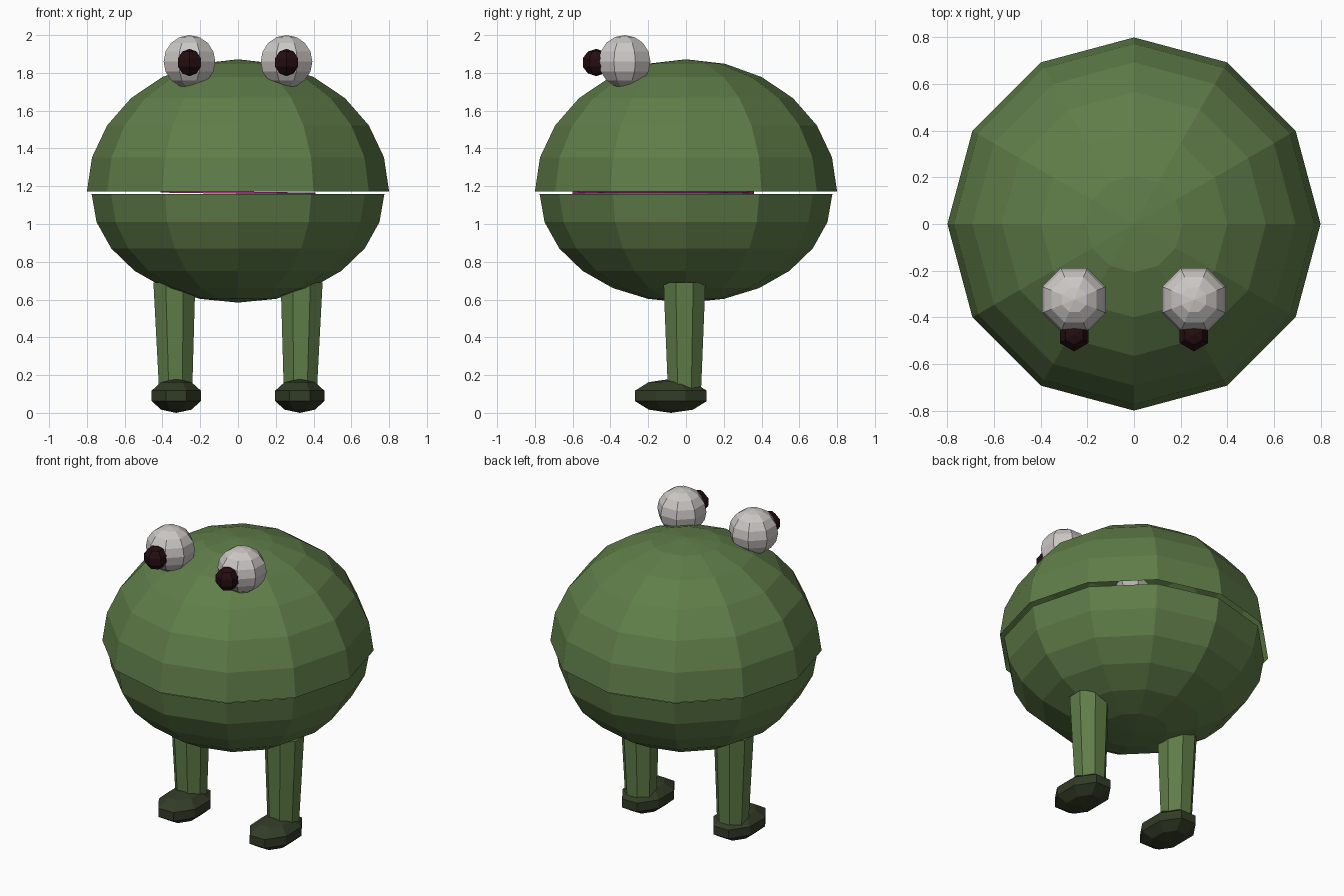
import bpy
import bmesh
from math import pi, sin, cos
from mathutils import Matrix, Vector

cube = bpy.data.objects.get("Cube")
if cube:
    bpy.data.objects.remove(cube)


def material(name, rgb):
    mat = bpy.data.materials.new(name)
    mat.use_nodes = True
    colour = (*rgb, 1.0)
    mat.diffuse_color = colour
    mat.node_tree.nodes["Principled BSDF"].inputs["Base Color"].default_value = colour
    return mat


green = material("leaf green", (0.115, 0.205, 0.066))
dark_green = material("dark moss green", (0.032, 0.045, 0.020))
white = material("eye white", (0.60, 0.57, 0.55))
black = material("dark maroon", (0.018, 0.004, 0.005))
pink = material("tongue pink", (0.45, 0.03, 0.20))


def add_object(name, bm, mat):
    mesh = bpy.data.meshes.new(name)
    bm.to_mesh(mesh)
    bm.free()
    mesh.materials.append(mat)
    obj = bpy.data.objects.new(name, mesh)
    bpy.context.collection.objects.link(obj)
    return obj


def ball(name, centre, radii, segments, rings, mat):
    """Faceted ellipsoid whose sides face the axes squarely."""
    bm = bmesh.new()
    bmesh.ops.create_uvsphere(bm, u_segments=segments, v_segments=rings, radius=1)
    turn = Matrix.Rotation(pi / segments, 4, "Z") if segments == 8 else Matrix()
    place = Matrix.Translation(centre) @ Matrix.Diagonal((*radii, 1))
    bmesh.ops.transform(bm, matrix=place @ turn, verts=bm.verts)
    return add_object(name, bm, mat)


def dome(name, z, radius, height, mat, segments=12, steps=6):
    """Open half ellipsoid; a negative height hangs downwards."""
    bm = bmesh.new()
    rings = []
    for i in range(steps):
        a = i * pi / 2 / steps
        rings.append([bm.verts.new((radius * cos(a) * cos(2 * pi * k / segments),
                                    radius * cos(a) * sin(2 * pi * k / segments),
                                    z + height * sin(a))) for k in range(segments)])
    pole = bm.verts.new((0, 0, z + height))
    for k in range(segments):
        n = (k + 1) % segments
        for low, high in zip(rings, rings[1:]):
            bm.faces.new((low[k], low[n], high[n], high[k]))
        bm.faces.new((rings[-1][k], rings[-1][n], pole))
    if height < 0:
        bmesh.ops.reverse_faces(bm, faces=bm.faces)
    return add_object(name, bm, mat)


# Body: two open shells that meet at the mouth
dome("upper_body", 1.172, 0.80, 0.70, green)
dome("lower_body", 1.158, 0.775, -0.574, green)

# Tongue lying in the mouth gap
bm = bmesh.new()
bmesh.ops.create_cone(bm, cap_ends=True, segments=12, radius1=1, radius2=1, depth=1)
bmesh.ops.transform(bm, verts=bm.verts,
                    matrix=Matrix.Translation((0, -0.12, 1.166))
                    @ Matrix.Rotation(0.015, 4, "Y")
                    @ Matrix.Diagonal((0.41, 0.48, 0.012, 1)))
add_object("tongue", bm, pink)

for label, side in (("left", 1), ("right", -1)):
    # Tapered leg, octagonal in section
    bm = bmesh.new()
    bmesh.ops.create_cone(bm, cap_ends=True, segments=8,
                          radius1=0.095, radius2=0.12, depth=0.57)
    bmesh.ops.rotate(bm, verts=bm.verts, matrix=Matrix.Rotation(pi / 8, 3, "Z"))
    for v in bm.verts:
        v.co += Vector((side * (0.337 if v.co.z > 0 else 0.33), -0.008, 0.405))
    add_object(label + "_leg", bm, green)

    # Foot, longer towards the toes
    ball(label + "_foot", (side * 0.327, -0.08, 0.09), (0.148, 0.216, 0.09),
         8, 5, dark_green)

    # Eye with a pupil sticking out of its front
    ball(label + "_eye", (side * 0.257, -0.325, 1.86), (0.148, 0.148, 0.14),
         8, 8, white)
    ball(label + "_pupil", (side * 0.257, -0.475, 1.855), (0.074, 0.075, 0.072),
         6, 5, black)
